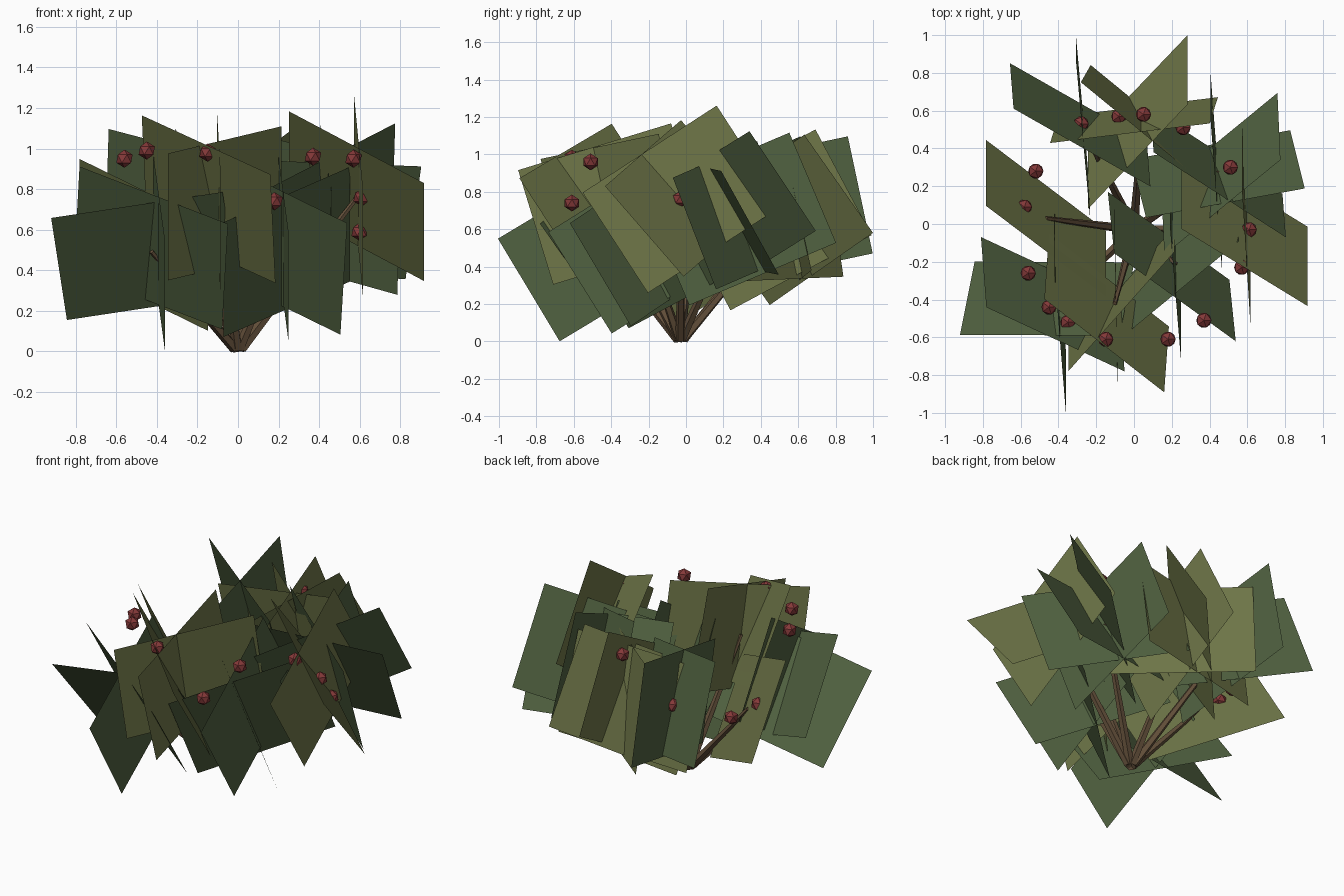
import bpy
import bmesh
from math import sin, cos, radians
from mathutils import Vector

if "Cube" in bpy.data.objects:
    bpy.data.objects.remove(bpy.data.objects["Cube"])


def make_material(name, color):
    mat = bpy.data.materials.new(name)
    mat.use_nodes = True
    mat.diffuse_color = (*color, 1)
    mat.node_tree.nodes["Principled BSDF"].inputs["Base Color"].default_value = (*color, 1)
    return mat


GREEN = make_material("leaf green", (0.082, 0.122, 0.052))
OLIVE = make_material("leaf olive", (0.16, 0.185, 0.066))
BERRY = make_material("berry red", (0.23, 0.04, 0.04))
BARK = make_material("bark brown", (0.13, 0.082, 0.044))


def finish(bm, name, mat):
    mesh = bpy.data.meshes.new(name)
    bm.to_mesh(mesh)
    bm.free()
    mesh.materials.append(mat)
    obj = bpy.data.objects.new(name, mesh)
    bpy.context.collection.objects.link(obj)
    return obj


CARD_LENGTH, CARD_HEIGHT = 0.855, 0.64


def add_card(bm, center, spin, lean, roll):
    """Flat leaf card: spun about an axis leaning to the front, rolled in its plane."""
    spin, lean, roll = radians(spin), radians(lean), radians(roll)
    axis = Vector((0, -sin(lean), cos(lean)))
    back = Vector((0, cos(lean), sin(lean)))
    flat = Vector((1, 0, 0)) * cos(spin) + back * sin(spin)
    along = (flat * cos(roll) + axis * sin(roll)) * CARD_LENGTH / 2
    up = (axis * cos(roll) - flat * sin(roll)) * CARD_HEIGHT / 2
    corners = [center - along - up, center + along - up,
               center + along + up, center - along + up]
    bm.faces.new([bm.verts.new(c) for c in corners])


def add_stem(bm, start, end, r_start, r_end, sides=5):
    """Tapered branch with few sides."""
    axis = (end - start).normalized()
    side = axis.cross(Vector((0, 1, 0.2))).normalized()
    other = axis.cross(side)
    rings = []
    for point, r in ((start, r_start), (end, r_end)):
        ring = []
        for i in range(sides):
            a = radians(360 * i / sides)
            ring.append(bm.verts.new(point + (side * cos(a) + other * sin(a)) * r))
        rings.append(ring)
    low, high = rings
    for i in range(sides):
        j = (i + 1) % sides
        bm.faces.new((low[i], low[j], high[j], high[i]))
    bm.faces.new(high)
    bm.faces.new(low[::-1])


# Leaf clusters, each a list of cards: centre x, y, z, spin, lean, roll
green_clusters = {
    "front_right": [(-0.46, -0.395, 0.47, 5, 37, 7),
                    (-0.43, -0.425, 0.51, -31, 34, -3),
                    (-0.39, -0.475, 0.495, 94, 31, 0)],
    "front_left": [(0.2, -0.225, 0.515, -41, 28, -4),
                   (0.24, -0.2, 0.49, 43, 28, 0),
                   (0.22, -0.205, 0.54, 94, 32, 0)],
    "back_left": [(0.445, 0.27, 0.675, -35, 20, -2),
                  (0.445, 0.265, 0.65, 8, 30, -7),
                  (0.46, 0.265, 0.7, 44, 35, -2),
                  (0.435, 0.285, 0.655, 94, 23, 0)],
    "back_right": [(-0.285, 0.525, 0.705, -32, 21, -2),
                   (-0.27, 0.515, 0.695, 95, 12, 0)],
}
olive_clusters = {
    "front": [(-0.145, -0.47, 0.75, -42, 35, 3),
              (-0.065, -0.395, 0.73, 49, 12, 0),
              (-0.095, -0.395, 0.735, 91, 17, 0)],
    "left": [(0.585, -0.02, 0.765, -39, 41, 0),
             (0.595, -0.02, 0.76, 93, 33, 0)],
    "back": [(0.075, 0.525, 0.65, -39, 12, 6),
             (0, 0.55, 0.65, 8, 12, 4),
             (0.02, 0.54, 0.65, 52, 35, 0),
             (0.07, 0.465, 0.65, 90, 28, 0)],
    "right": [(-0.465, 0.03, 0.525, -42, 33, 0)],
}
tips = []
for clusters, mat in ((green_clusters, GREEN), (olive_clusters, OLIVE)):
    for place, cards in clusters.items():
        bm = bmesh.new()
        for x, y, z, spin, lean, roll in cards:
            add_card(bm, Vector((x, y, z)), spin, lean, roll)
        finish(bm, f"leaves_{place}", mat)
        tips.append(sum((Vector(c[:3]) for c in cards), Vector()) / len(cards))

# Branches fanning out from the root to every cluster
root = Vector((0, -0.03, 0.012))
bm = bmesh.new()
for tip in tips:
    foot = root + Vector((tip.x, tip.y, 0)) * 0.03
    add_stem(bm, foot, tip, 0.027, 0.012)
finish(bm, "branches", BARK)

# Berries around the rim
berries = [
    (-0.52, 0.28, 0.58), (-0.58, 0.09, 0.61), (-0.56, -0.26, 0.95),
    (-0.45, -0.44, 0.99), (-0.35, -0.52, 0.66), (-0.15, -0.61, 0.98),
    (0.18, -0.61, 0.74), (0.37, -0.51, 0.96), (0.57, -0.23, 0.95),
    (0.61, -0.03, 0.76), (0.51, 0.30, 0.93), (0.26, 0.51, 0.8),
    (0.05, 0.58, 0.95), (-0.08, 0.57, 0.62), (-0.28, 0.53, 0.69),
    (0.6, 0.1, 0.59),
]
for i, place in enumerate(berries, 1):
    bm = bmesh.new()
    bmesh.ops.create_icosphere(bm, subdivisions=1, radius=0.045)
    finish(bm, f"berry_{i}", BERRY).location = place
